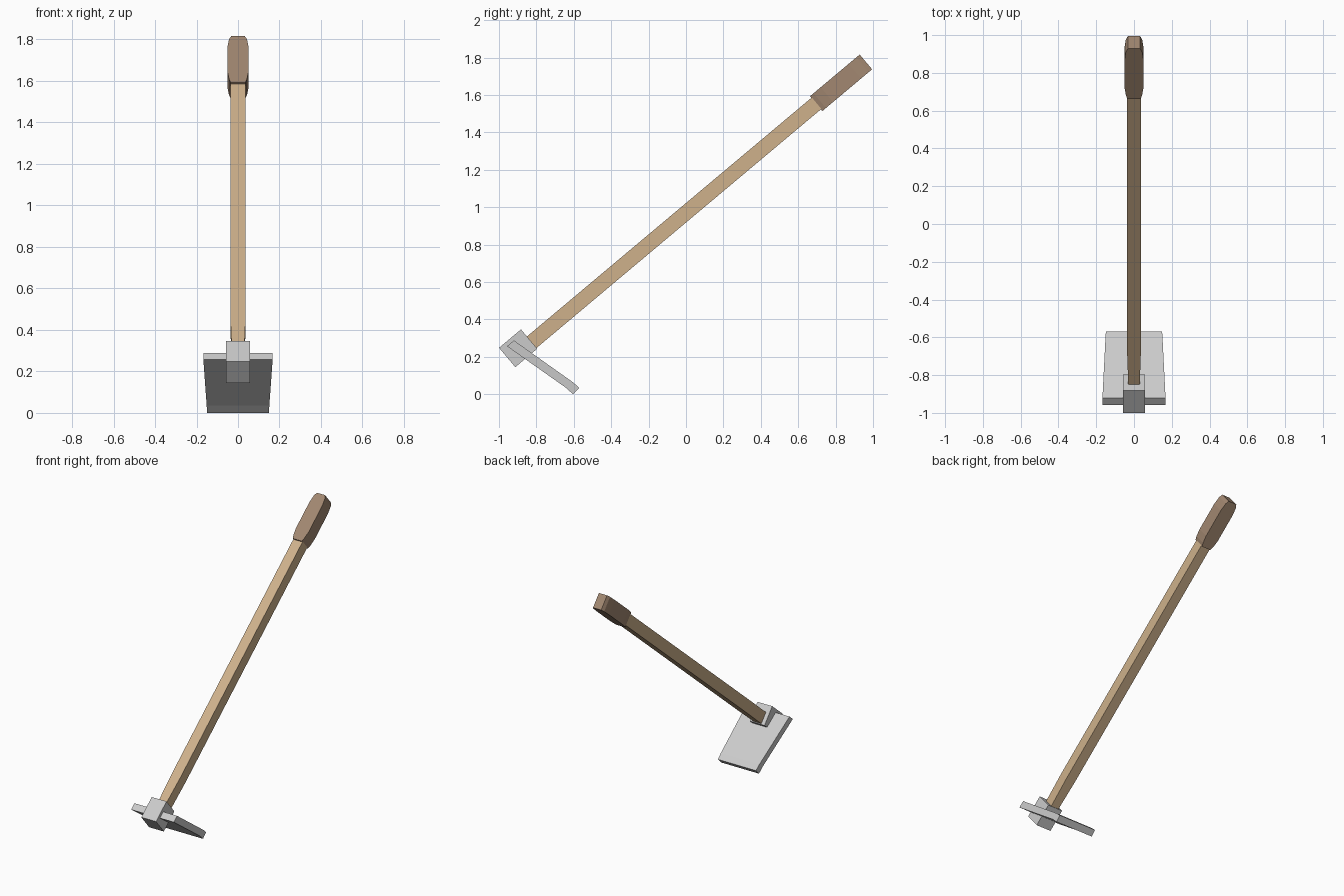
import bpy, bmesh, math
from mathutils import Vector

if "Cube" in bpy.data.objects:
    bpy.data.objects.remove(bpy.data.objects["Cube"])

A = math.radians(40)
U = Vector((0, math.cos(A), math.sin(A)))    # along the handle
N = Vector((0, -math.sin(A), math.cos(A)))   # across the handle
X = Vector((1, 0, 0))


def material(name, rgb):
    m = bpy.data.materials.new(name)
    m.diffuse_color = (*rgb, 1)
    m.use_nodes = True
    m.node_tree.nodes["Principled BSDF"].inputs["Base Color"].default_value = m.diffuse_color
    return m


def prism(name, side_a, side_b, mat=None):
    """Closed solid between two matching outlines."""
    bm = bmesh.new()
    a = [bm.verts.new(p) for p in side_a]
    b = [bm.verts.new(p) for p in side_b]
    bm.faces.new(a)
    bm.faces.new(b)
    for i in range(len(a)):
        j = (i + 1) % len(a)
        bm.faces.new((a[i], a[j], b[j], b[i]))
    bmesh.ops.recalc_face_normals(bm, faces=bm.faces)
    me = bpy.data.meshes.new(name)
    bm.to_mesh(me)
    bm.free()
    ob = bpy.data.objects.new(name, me)
    bpy.context.collection.objects.link(ob)
    if mat:
        me.materials.append(mat)
    return ob


def handle_part(name, y, z, half, depth, mat=None):
    """Mirrored outline of (distance, half width), thick across the handle."""
    o = Vector((0, y, z))
    ring = [o + U * s + X * w for s, w in half]
    ring += [o + U * s - X * w for s, w in reversed(half)]
    return prism(name, [p - N * depth for p in ring],
                 [p + N * depth for p in ring], mat)


wood = material("wood", (0.62, 0.44, 0.26))
dark_wood = material("dark_wood", (0.36, 0.245, 0.165))

# Shaft, slightly narrowed where it enters the socket
handle_part("shaft", -0.88, 0.232,
            [(0, 0.03), (0.06, 0.03), (0.28, 0.036), (2.08, 0.036)], 0.04, wood)

# Grip with rounded-off ends
handle_part("grip", 0.696, 1.554,
            [(0, 0.035), (0.025, 0.043), (0.075, 0.05), (0.27, 0.05),
             (0.324, 0.043), (0.347, 0.032)], 0.0515, dark_wood)

# Socket block at the foot of the shaft
handle_part("socket", -0.8975, 0.246, [(-0.0765, 0.058), (0.0765, 0.058)], 0.0675)

# Blade: side profile (y, z, half width), narrowing to a turned-down edge
blade = [(-0.92, 0.288, 0.167), (-0.957, 0.257, 0.167), (-0.642, 0.035, 0.151),
         (-0.604, 0.0, 0.149), (-0.57, 0.034, 0.149), (-0.604, 0.064, 0.151)]
prism("blade", [(-w, y, z) for y, z, w in blade], [(w, y, z) for y, z, w in blade])
